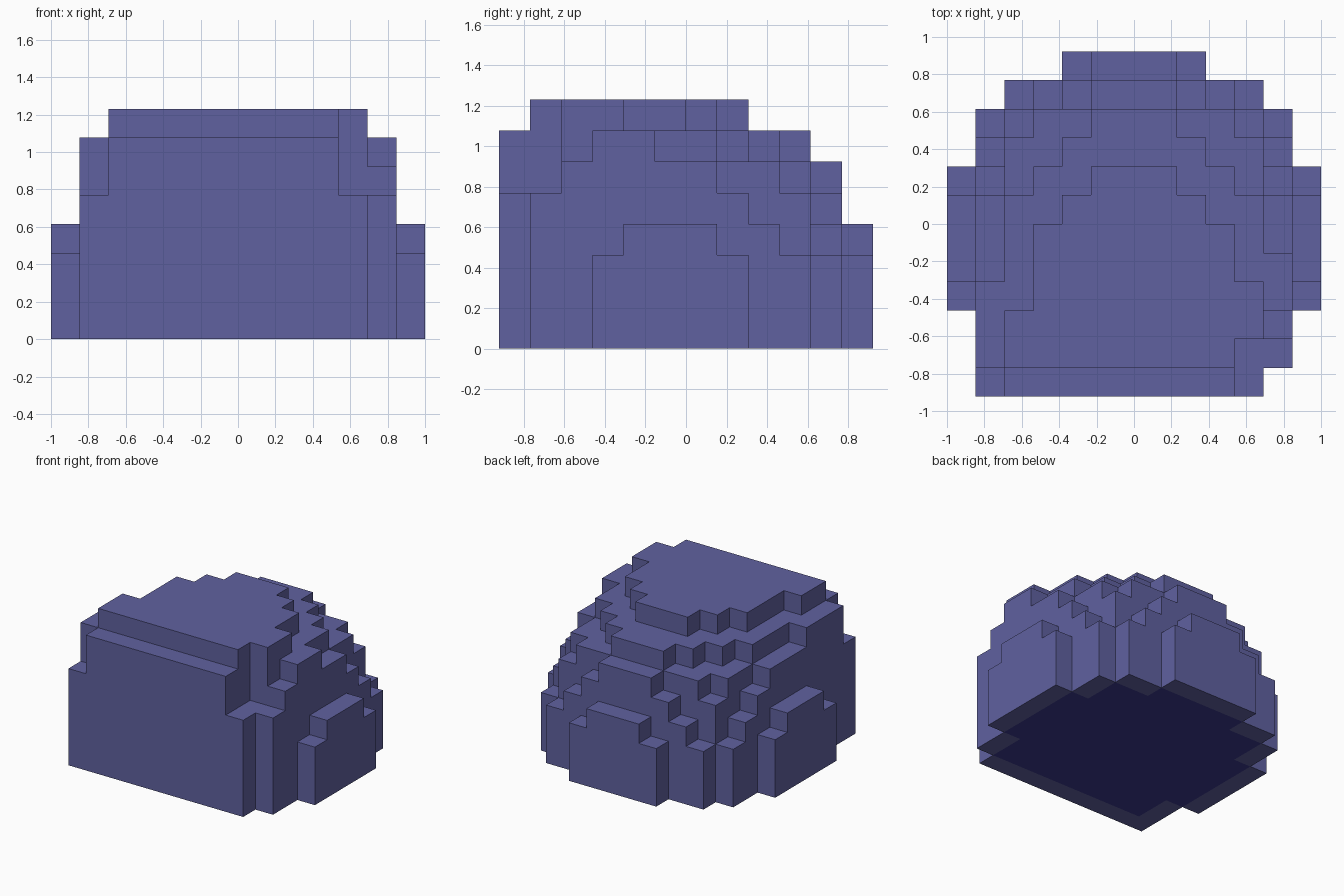
import bpy
import bmesh

default = bpy.data.objects.get("Cube")
if default:
    bpy.data.objects.remove(default, do_unlink=True)

CELL = 2 / 13          # edge length of one block
COLS, ROWS = 13, 12    # blocks across and front to back


def make_material(name, color):
    mat = bpy.data.materials.new(name)
    mat.use_nodes = True
    mat.diffuse_color = color
    mat.node_tree.nodes["Principled BSDF"].inputs["Base Color"].default_value = color
    return mat


# Stack height of each column of blocks, front to back, a dot where empty
flank = "...34443"
shoulder_right, shoulder_left = "5777666543", ".567766543"
slope_right, slope_left = "78877776653", "55887776653"
outer = "78888877664"
inner = "788888877653"
middle = "788888887764"
columns = [flank, shoulder_right, slope_right, outer, inner, middle, middle,
           middle, inner, outer, slope_left, shoulder_left, flank]

height = {(i, j): int(h)
          for i, column in enumerate(columns)
          for j, h in enumerate(column) if h != "."}
SIDES = ((1, 0), (0, 1), (-1, 0), (0, -1))


def neighbours(i, j):
    return [(i + dx, j + dy) for dx, dy in SIDES]


bm = bmesh.new()


def quad(corners, material=0):
    verts = [bm.verts.new(((x - COLS / 2) * CELL, (y - ROWS / 2) * CELL, z * CELL))
             for x, y, z in corners]
    bm.faces.new(verts).material_index = material


for (i, j), top in height.items():
    square = [(i, j), (i + 1, j), (i + 1, j + 1), (i, j + 1)]
    # Stepped top
    quad([(x, y, top) for x, y in square])
    # Underside: pale rim of outer blocks around a dark core
    core = all(n in height for n in neighbours(i, j))
    quad([(x, y, 0) for x, y in reversed(square)], int(core))
    # Walls where the next stack is lower
    for side, (dx, dy) in enumerate(SIDES):
        a, b = square[(side + 1) % 4], square[(side + 2) % 4]
        for z in range(height.get((i + dx, j + dy), 0), top):
            quad([(*a, z), (*b, z), (*b, z + 1), (*a, z + 1)])

bmesh.ops.remove_doubles(bm, verts=bm.verts, dist=CELL / 100)
mesh = bpy.data.meshes.new("stepped_dome")
bm.to_mesh(mesh)
bm.free()
mesh.materials.append(make_material("slate violet", (0.117, 0.12, 0.35, 1)))
mesh.materials.append(make_material("dark navy", (0.045, 0.04, 0.27, 1)))

dome = bpy.data.objects.new("stepped_dome", mesh)
bpy.context.collection.objects.link(dome)
